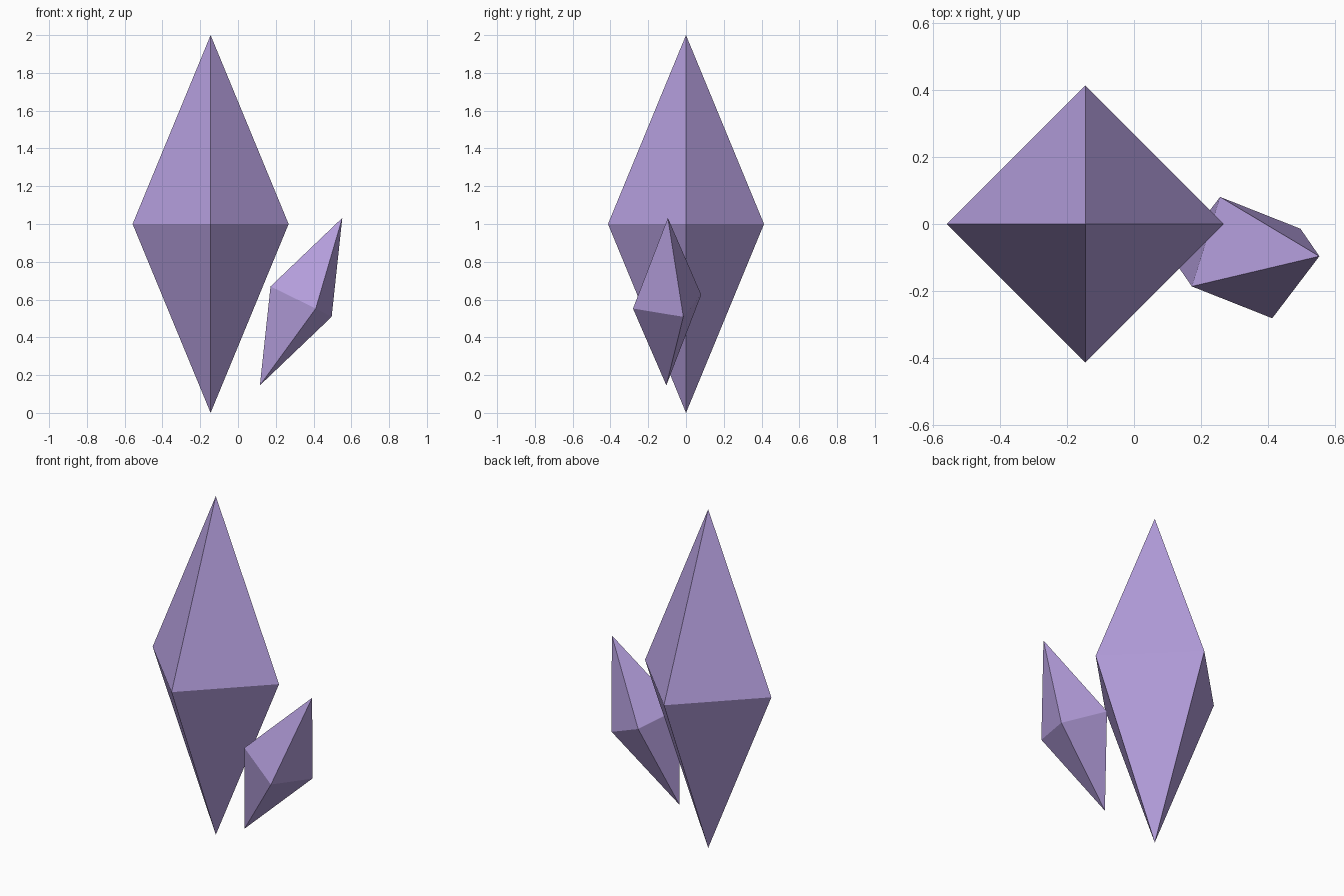
import bpy, bmesh, math
from mathutils import Matrix, Vector

cube = bpy.data.objects.get("Cube")
if cube:
    bpy.data.objects.remove(cube, do_unlink=True)

# Single crystal colour
lilac = bpy.data.materials.new("lilac_crystal")
lilac.use_nodes = True
lilac.diffuse_color = (0.45, 0.337, 0.708, 1)
lilac.node_tree.nodes["Principled BSDF"].inputs["Base Color"].default_value = (0.45, 0.337, 0.708, 1)


def crystal(name, centre, axis, side, half_height, radius):
    """Four-sided double pyramid along axis, with one corner towards side."""
    z = Vector(axis).normalized()
    x = Vector(side)
    x = (x - z * x.dot(z)).normalized()
    y = z.cross(x)
    bm = bmesh.new()
    top = bm.verts.new(z * half_height)
    bottom = bm.verts.new(-z * half_height)
    ring = []
    for i in range(4):
        a = i * math.pi / 2
        ring.append(bm.verts.new((x * math.cos(a) + y * math.sin(a)) * radius))
    for i in range(4):
        p, q = ring[i], ring[(i + 1) % 4]
        bm.faces.new((p, q, top))
        bm.faces.new((q, p, bottom))
    bmesh.ops.recalc_face_normals(bm, faces=bm.faces)
    mesh = bpy.data.meshes.new(name)
    bm.to_mesh(mesh)
    bm.free()
    mesh.materials.append(lilac)
    obj = bpy.data.objects.new(name, mesh)
    obj.matrix_world = Matrix.Translation(centre)
    bpy.context.collection.objects.link(obj)


# Tall upright crystal and the small leaning one beside it
crystal("large_crystal", (-0.145, 0, 1), (0, 0, 1), (1, 0, 0), 1, 0.413)
crystal("small_crystal", (0.334, -0.1, 0.589), (0.218, 0.004, 0.443),
        (-0.16, -0.085, 0.08), 0.494, 0.2)
